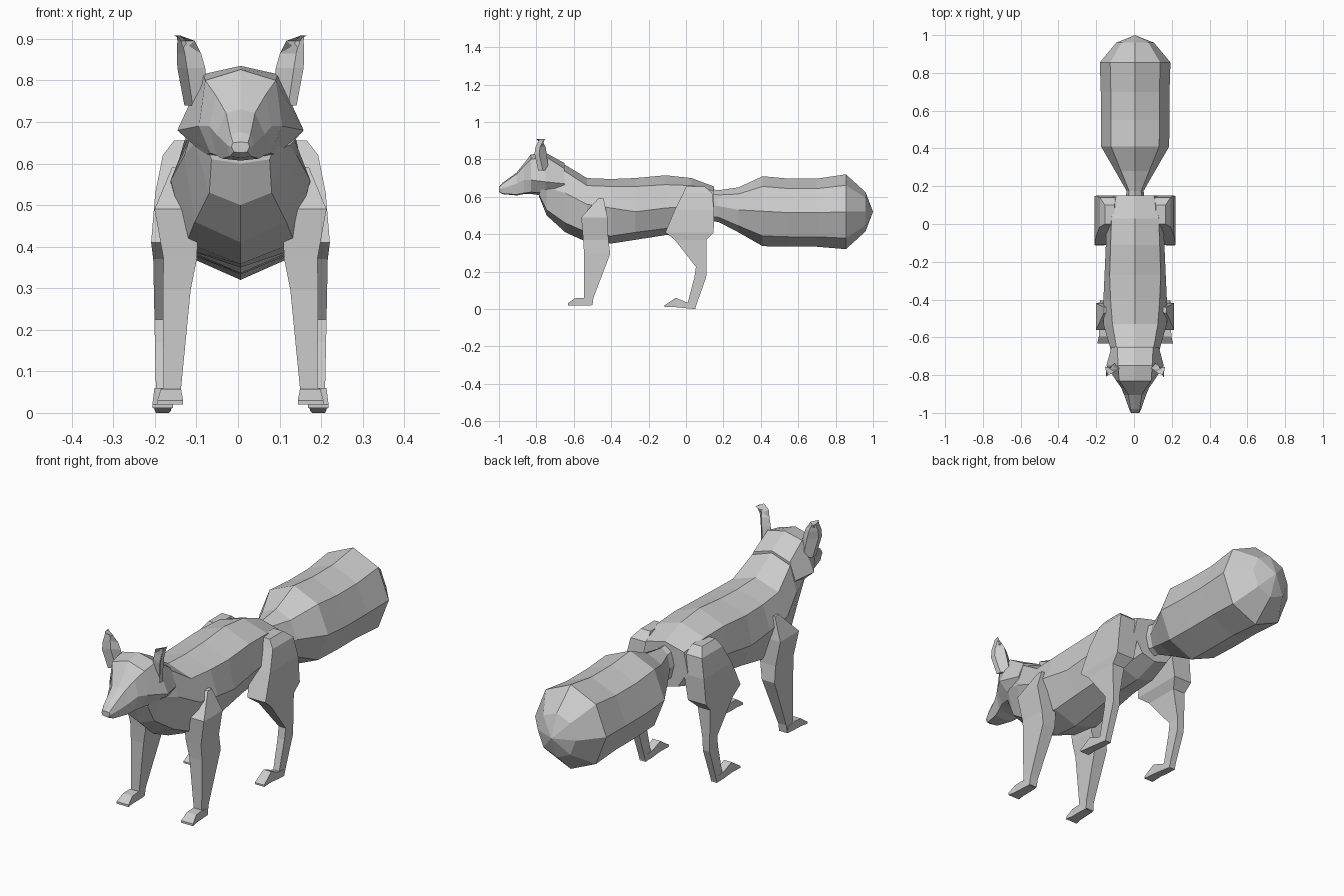
import bpy, bmesh, math
from mathutils import Vector

CX = 0.006  # symmetry plane

fur = bpy.data.materials.new("grey_fur")
fur.diffuse_color = (0.6, 0.6, 0.6, 1)


def loft(name, rings, mirror=False):
    """Skin a tube through equal-sized rings of points and cap both ends."""
    bm = bmesh.new()
    loops = [[bm.verts.new(p) for p in ring] for ring in rings]
    n = len(loops[0])
    for a, b in zip(loops, loops[1:]):
        for i in range(n):
            j = (i + 1) % n
            bm.faces.new((a[i], a[j], b[j], b[i]))
    bm.faces.new(loops[0][::-1])
    bm.faces.new(loops[-1])
    bmesh.ops.remove_doubles(bm, verts=bm.verts, dist=0.0005)
    bmesh.ops.recalc_face_normals(bm, faces=bm.faces)
    me = bpy.data.meshes.new(name)
    bm.to_mesh(me)
    bm.free()
    me.materials.append(fur)
    ob = bpy.data.objects.new(name, me)
    ob.location.x = CX
    bpy.context.collection.objects.link(ob)
    if mirror:
        ob.modifiers.new("Mirror", 'MIRROR').use_mirror_merge = False
    return ob


def sym_ring(y, half):
    """Full ring from a half profile running top centre to bottom centre."""
    pts = [(x, y, z) for x, z in half]
    return pts + [(-x, y, z) for x, z in half[-2:0:-1]]


def box_ring(z, y0, y1, x0, x1):
    return [(x0, y0, z), (x1, y0, z), (x1, y1, z), (x0, y1, z)]


# Body: y, then half profile as top z, shoulder, flank, lower flank, bottom z
body = [
    (-0.785, 0.70, (0.06, 0.69), (0.085, 0.65), (0.07, 0.61), 0.60),
    (-0.745, 0.76, (0.08, 0.75), (0.11, 0.65), (0.075, 0.53), 0.50),
    (-0.645, 0.77, (0.10, 0.735), (0.135, 0.62), (0.11, 0.46), 0.41),
    (-0.53, 0.70, (0.12, 0.66), (0.168, 0.56), (0.13, 0.41), 0.358),
    (-0.40, 0.695, (0.13, 0.655), (0.168, 0.54), (0.12, 0.39), 0.35),
    (-0.27, 0.70, (0.135, 0.655), (0.162, 0.52), (0.11, 0.41), 0.37),
    (-0.11, 0.715, (0.13, 0.665), (0.155, 0.54), (0.10, 0.43), 0.395),
    (0.03, 0.70, (0.125, 0.66), (0.15, 0.55), (0.09, 0.43), 0.40),
    (0.15, 0.655, (0.10, 0.63), (0.12, 0.54), (0.07, 0.46), 0.44),
]
loft("body", [sym_ring(y, [(0, t), a, b, c, (0, d)]) for y, t, a, b, c, d in body])

# Head: snout to back of the skull
head = [
    (-1.0, 0.652, (0.018, 0.65), (0.022, 0.64), (0.016, 0.628), 0.626),
    (-0.98, 0.675, (0.024, 0.67), (0.032, 0.645), (0.026, 0.617), 0.614),
    (-0.905, 0.73, (0.035, 0.722), (0.058, 0.67), (0.045, 0.612), 0.607),
    (-0.865, 0.78, (0.06, 0.765), (0.075, 0.69), (0.058, 0.62), 0.615),
    (-0.83, 0.826, (0.085, 0.80), (0.10, 0.69), (0.072, 0.625), 0.615),
    (-0.75, 0.835, (0.09, 0.815), (0.152, 0.68), (0.085, 0.62), 0.605),
    (-0.65, 0.78, (0.095, 0.75), (0.125, 0.67), (0.08, 0.60), 0.59),
]
loft("head", [sym_ring(y, [(0, t), a, b, c, (0, d)]) for y, t, a, b, c, d in head])

# Tail: octagonal brush, y, centre z, half width, half height
tail = [(0.14, 0.555, 0.05, 0.085), (0.175, 0.55, 0.045, 0.085),
        (0.28, 0.53, 0.105, 0.12), (0.41, 0.523, 0.18, 0.187),
        (0.55, 0.515, 0.182, 0.182), (0.70, 0.515, 0.182, 0.182),
        (0.855, 0.52, 0.187, 0.20), (0.96, 0.52, 0.10, 0.105),
        (1.0, 0.52, 0, 0)]


def octagon(y, cz, w, h):
    return [(w * math.sin(k * math.pi / 4), y, cz + h * math.cos(k * math.pi / 4))
            for k in range(8)]


bm_tail = loft("tail", [octagon(*r) for r in tail[:-1]])
# Pull the end cap out to the tail tip
bm = bmesh.new()
bm.from_mesh(bm_tail.data)
bm.faces.ensure_lookup_table()
cap = max(bm.faces, key=lambda f: f.calc_center_median().y)
tip = bmesh.ops.poke(bm, faces=[cap])["verts"][0]
tip.co = Vector((0, 1.0, 0.52))
bm.to_mesh(bm_tail.data)
bm.free()

# Front legs: shoulder down to ankle (z, y0, y1, x0, x1)
front = [(0.59, -0.47, -0.44, 0.14, 0.165), (0.49, -0.56, -0.42, 0.10, 0.207),
         (0.37, -0.55, -0.415, 0.105, 0.185), (0.295, -0.545, -0.405, 0.12, 0.187),
         (0.06, -0.545, -0.495, 0.143, 0.185), (0.022, -0.55, -0.50, 0.145, 0.187)]
loft("front_leg", [box_ring(*r) for r in front], True)

# Hind legs: hip, thigh, hock, ankle
hind = [(0.655, 0.0, 0.10, 0.11, 0.16), (0.62, -0.015, 0.14, 0.10, 0.187),
        (0.53, -0.06, 0.15, 0.10, 0.205), (0.41, -0.11, 0.148, 0.12, 0.215),
        (0.37, -0.06, 0.11, 0.145, 0.21), (0.225, 0.053, 0.11, 0.17, 0.207),
        (0.17, 0.045, 0.108, 0.17, 0.206), (0.035, 0.01, 0.06, 0.172, 0.203),
        (0.005, 0.01, 0.05, 0.172, 0.203)]
loft("hind_leg", [box_ring(*r) for r in hind], True)


# Feet: wedges running heel to toe (y, bottom z, top z, x0, x1)
def foot(name, rows):
    loft(name, [[(x0, y, b), (x1, y, b), (x1, y, t), (x0, y, t)]
                for y, b, t, x0, x1 in rows], True)


foot("front_foot", [(-0.505, 0.02, 0.05, 0.145, 0.187), (-0.55, 0.02, 0.06, 0.143, 0.19),
                    (-0.595, 0.02, 0.057, 0.143, 0.192), (-0.632, 0.02, 0.03, 0.138, 0.2)])
foot("hind_foot", [(0.05, 0.0, 0.03, 0.172, 0.203), (0.0, 0.004, 0.037, 0.168, 0.206),
                   (-0.055, 0.01, 0.06, 0.167, 0.207), (-0.115, 0.012, 0.02, 0.163, 0.212)])

# Ears: thin cupped blades leaning outwards
ear = [(0.74, -0.79, -0.735, 0.075, 0.135), (0.83, -0.81, -0.745, 0.085, 0.152),
       (0.865, -0.805, -0.75, 0.095, 0.153), (0.895, -0.79, -0.765, 0.11, 0.152),
       (0.908, -0.785, -0.78, 0.145, 0.153)]
loft("ear", [[(x0, y1 - 0.02, z), ((x0 + x1) / 2 + 0.01, y0 + 0.03, z),
              (x1, y0, z), (x1, y0 + 0.025, z), ((x0 + x1) / 2, y1, z)]
             for z, y0, y1, x0, x1 in ear], True)
